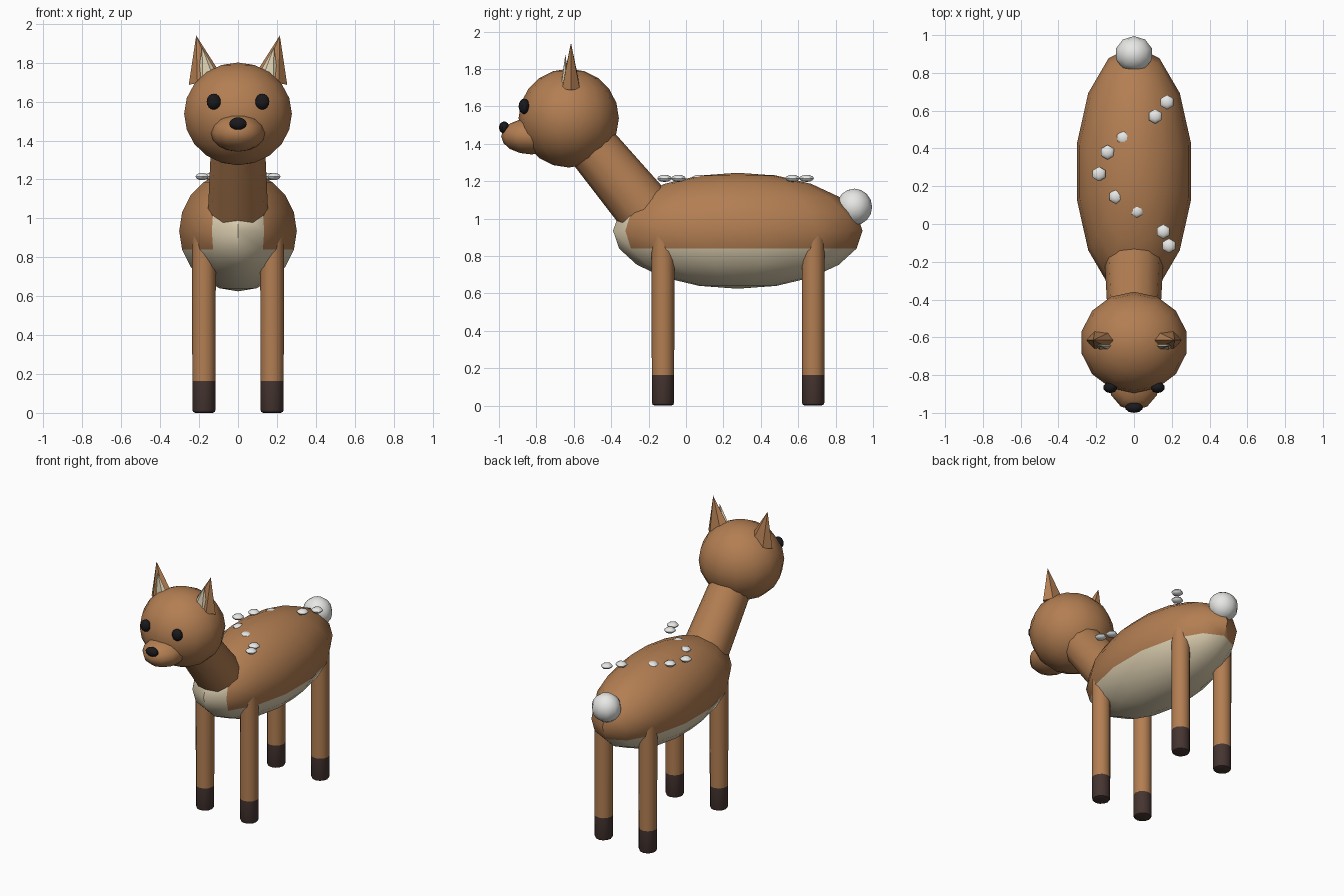
import bpy, bmesh, math
from mathutils import Vector, Matrix

cube = bpy.data.objects.get("Cube")
if cube:
    bpy.data.objects.remove(cube, do_unlink=True)


def material(name, rgb):
    m = bpy.data.materials.new(name)
    m.use_nodes = True
    m.diffuse_color = (*rgb, 1)
    m.node_tree.nodes["Principled BSDF"].inputs["Base Color"].default_value = (*rgb, 1)
    return m


BROWN = material("warm brown", (0.45, 0.21, 0.085))
CREAM = material("cream", (0.73, 0.63, 0.44))
HOOF = material("dark hoof brown", (0.06, 0.035, 0.03))
BLACK = material("black", (0.01, 0.01, 0.012))
WHITE = material("white", (0.85, 0.85, 0.83))


def finish(name, bm, mats, angle=40, rule=None):
    bmesh.ops.recalc_face_normals(bm, faces=bm.faces)
    if rule:
        for f in bm.faces:
            f.material_index = rule(f.calc_center_median())
    mesh = bpy.data.meshes.new(name)
    bm.to_mesh(mesh)
    bm.free()
    for m in mats:
        mesh.materials.append(m)
    ob = bpy.data.objects.new(name, mesh)
    bpy.context.collection.objects.link(ob)
    bpy.ops.object.select_all(action='DESELECT')
    ob.select_set(True)
    bpy.context.view_layer.objects.active = ob
    bpy.ops.object.shade_smooth_by_angle(angle=math.radians(angle))
    return ob


def ball(name, centre, radii, mats, segs=14, rings=10, angle=40, rule=None):
    bm = bmesh.new()
    bmesh.ops.create_uvsphere(bm, u_segments=segs, v_segments=rings, radius=1)
    bmesh.ops.transform(bm, verts=bm.verts,
                        matrix=Matrix.Translation(centre) @ Matrix.Diagonal((*radii, 1)))
    return finish(name, bm, mats, angle, rule)


def tube(name, base, tip, r1, r2, mat, segs=12, squash=1, bevel=0, angle=40):
    """Cone or cylinder from base to tip, squashed along its local y axis."""
    base, tip = Vector(base), Vector(tip)
    axis = (tip - base).normalized()
    side = Vector((0, 1, 0)).cross(axis).normalized()
    rot = Matrix((side, axis.cross(side), axis)).transposed().to_4x4()
    bm = bmesh.new()
    bmesh.ops.create_cone(bm, cap_ends=True, segments=segs, radius1=r1, radius2=r2,
                          depth=(tip - base).length)
    if bevel:
        low = [e for e in bm.edges if all(v.co.z < 0 for v in e.verts)]
        bmesh.ops.bevel(bm, geom=low, offset=bevel, segments=2, profile=0.5, affect='EDGES')
    # turn a corner of the ring onto the side axis
    turn = Matrix.Rotation(math.pi / 2, 4, 'Z')
    bmesh.ops.transform(bm, verts=bm.verts, matrix=Matrix.Translation((base + tip) / 2) @ rot
                        @ Matrix.Diagonal((1, squash, 1, 1)) @ turn)
    return finish(name, bm, [mat], angle)


# Body with cream belly and chest
ball("body", (0, 0.277, 0.935), (0.31, 0.667, 0.31), [BROWN, CREAM],
     rule=lambda c: int(c.z < 0.84 or c.y < -0.3))
tube("neck", (0, -0.15, 0.96), (0, -0.6, 1.503), 0.158, 0.133, BROWN)

# Head
ball("head", (0, -0.627, 1.537), (0.284, 0.268, 0.264), [BROWN])
ball("snout", (0, -0.825, 1.44), (0.14, 0.163, 0.097), [BROWN], 12, 8)
ball("nose", (0, -0.972, 1.487), (0.047, 0.028, 0.032), [BLACK], 10, 8)
ball("tail", (0, 0.9, 1.062), (0.1, 0.095, 0.098), [WHITE], 10, 8)

for s, word in ((1, "left"), (-1, "right")):
    ball(word + "_eye", (s * 0.125, -0.865, 1.6), (0.038, 0.03, 0.041), [BLACK], 10, 8)
    # Ears with a cream inner cone
    tube(word + "_ear", (s * 0.165, -0.615, 1.705), (s * 0.215, -0.615, 1.94),
         0.09, 0, BROWN, 6, 0.6, angle=20)
    tube(word + "_inner_ear", (s * 0.15, -0.645, 1.70), (s * 0.185, -0.645, 1.88),
         0.062, 0, CREAM, 6, 0.45, angle=20)
    # Legs and hooves
    for y, place in ((-0.123, "front"), (0.68, "back")):
        part = place + "_" + word
        tube(part + "_leg", (s * 0.175, y, 0.165), (s * 0.175, y, 0.91), 0.06, 0.061, BROWN)
        tube(part + "_hoof", (s * 0.175, y, 0), (s * 0.175, y, 0.167), 0.06, 0.06, HOOF,
             bevel=0.016)

# Pale spots scattered along the back
spots = [(0.175, 0.645), (0.112, 0.57), (-0.055, 0.455), (-0.14, 0.38), (-0.185, 0.265),
         (-0.095, 0.145), (0.015, 0.07), (0.155, -0.04), (0.185, -0.115)]
for i, (x, y) in enumerate(spots):
    ball(f"back_spot_{i + 1}", (x, y, 1.215), (0.039, 0.039, 0.019), [WHITE], 6, 6)
